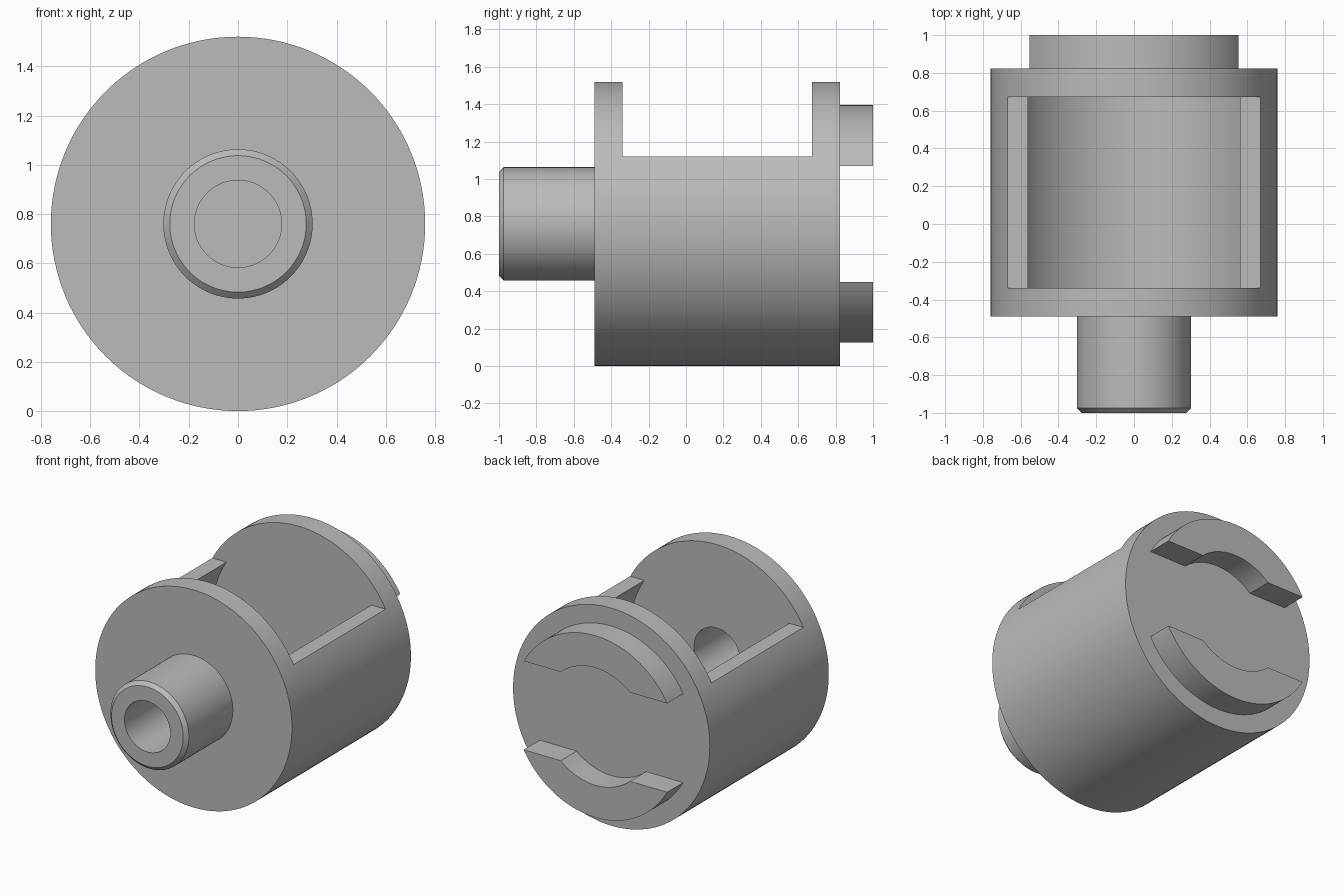
import bpy, bmesh
from math import asin, cos, sin, pi, radians, sqrt
from mathutils import Vector

cube = bpy.data.objects.get("Cube")
if cube:
    bpy.data.objects.remove(cube, do_unlink=True)

R = 0.76            # body radius, also the height of the axis
SEG = 128

grey = bpy.data.materials.new("plain grey")
grey.use_nodes = True
colour = (0.5, 0.5, 0.5, 1)
grey.diffuse_color = colour
grey.node_tree.nodes["Principled BSDF"].inputs["Base Color"].default_value = colour


def finish(name, bm):
    bmesh.ops.remove_doubles(bm, verts=bm.verts, dist=1e-5)
    bmesh.ops.recalc_face_normals(bm, faces=bm.faces)
    mesh = bpy.data.meshes.new(name)
    bm.to_mesh(mesh)
    bm.free()
    mesh.materials.append(grey)
    obj = bpy.data.objects.new(name, mesh)
    bpy.context.collection.objects.link(obj)
    return obj


def lathe(name, profile):
    """Revolve (radius, y) points about the main axis."""
    bm = bmesh.new()
    verts = [bm.verts.new((r, y, R)) for r, y in profile]
    edges = [bm.edges.new(pair) for pair in zip(verts, verts[1:])]
    bmesh.ops.spin(bm, geom=verts + edges, cent=(0, 0, R), axis=(0, 1, 0),
                   angle=2 * pi, steps=SEG, use_merge=True)
    return finish(name, bm)


def extrude(name, outline, y0, y1):
    """Extrude an (x, z) outline, relative to the axis, along y."""
    bm = bmesh.new()
    face = bm.faces.new([bm.verts.new((x, y0, R + z)) for x, z in outline])
    side = bmesh.ops.extrude_face_region(bm, geom=[face])["geom"]
    moved = [v for v in side if isinstance(v, bmesh.types.BMVert)]
    bmesh.ops.translate(bm, verts=moved, vec=Vector((0, y1 - y0, 0)))
    return finish(name, bm)


def arc(r, a0, a1, n):
    return [(r * cos(a0 + (a1 - a0) * i / n), r * sin(a0 + (a1 - a0) * i / n))
            for i in range(n + 1)]


def shade(obj):
    bpy.ops.object.select_all(action="DESELECT")
    obj.select_set(True)
    bpy.context.view_layer.objects.active = obj
    bpy.ops.object.shade_smooth_by_angle(angle=radians(25))


# Housing with a bored, chamfered shaft at the front
body = lathe("housing_and_shaft", [
    (0, 0), (0.177, 0), (0.177, -1), (0.277, -1), (0.303, -0.975),
    (0.303, -0.49), (R, -0.49), (R, 0.823), (0, 0.823)])

# Round chamber that opens upward through a wide window
sill, inner = 0.36, 0.666
a = asin(sill / inner)
outline = arc(inner, a, -pi - a, 96) + [(-0.9, sill), (-0.9, 0.9), (0.9, 0.9), (0.9, sill)]
cutter = extrude("chamber_cutter", outline, -0.34, 0.673)
cutter.hide_render = True
cut = body.modifiers.new("chamber", "BOOLEAN")
cut.operation = "DIFFERENCE"
cut.solver = "EXACT"
cut.object = cutter
bpy.context.view_layer.objects.active = body
bpy.ops.object.modifier_apply(modifier=cut.name)
bpy.data.objects.remove(cutter, do_unlink=True)
shade(body)

# Two segment-shaped lugs on the back, each with a round notch
base, outer, notch = 0.31, 0.635, 0.41
b, c = asin(base / outer), asin(base / notch)
segment = arc(outer, b, pi - b, 48) + arc(notch, pi - c, c, 24)
for name, s in (("upper_lug", 1), ("lower_lug", -1)):
    shade(extrude(name, [(x, s * z) for x, z in segment], 0.82, 1))
